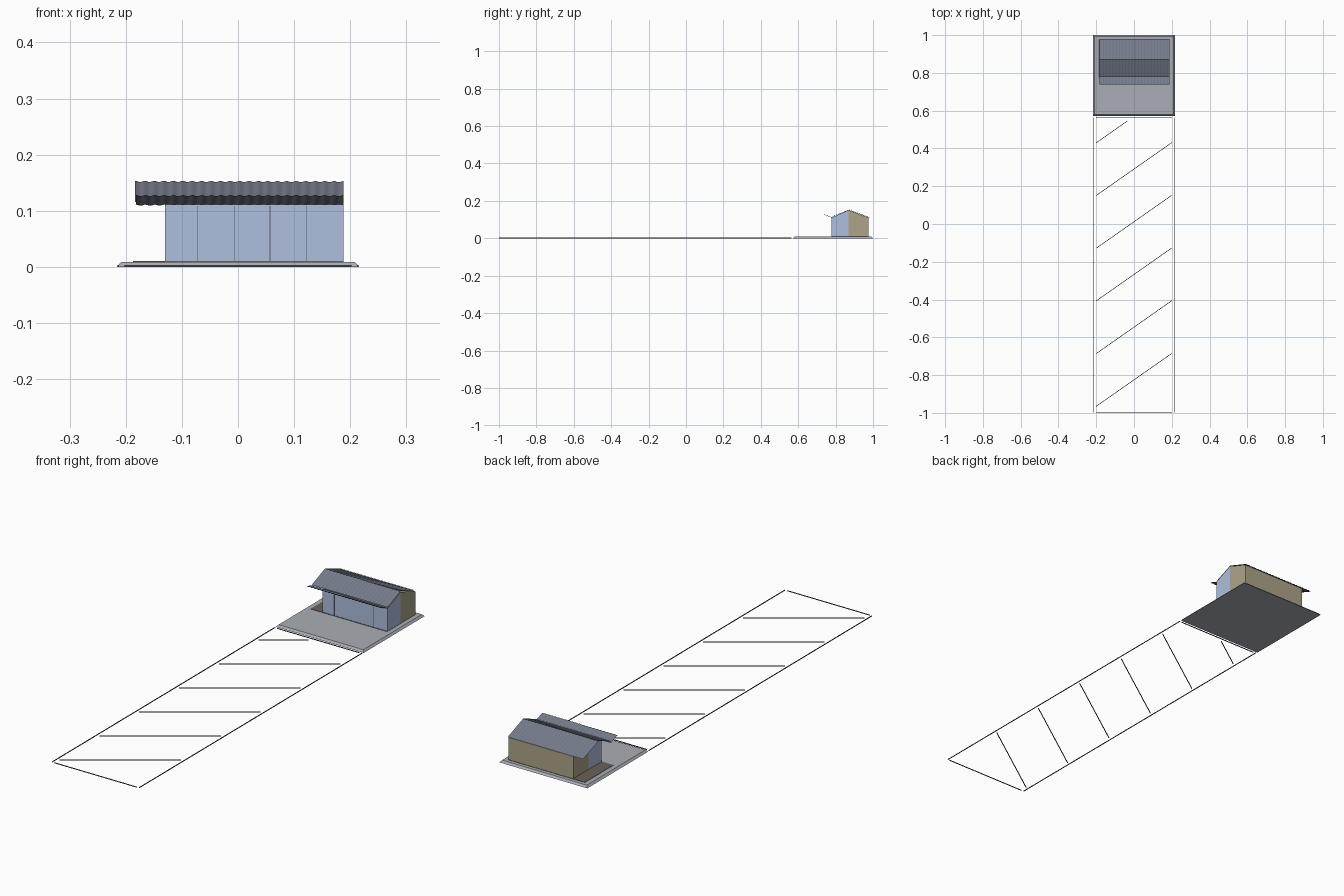
import bpy, bmesh, math
from mathutils import Matrix

if "Cube" in bpy.data.objects:
    bpy.data.objects.remove(bpy.data.objects["Cube"])


def material(name, rgb):
    m = bpy.data.materials.new(name)
    m.diffuse_color = (*rgb, 1)
    m.use_nodes = True
    m.node_tree.nodes["Principled BSDF"].inputs["Base Color"].default_value = m.diffuse_color
    return m


ROOF = material("roof_metal", (0.18, 0.20, 0.26))
GLASS = material("pale_glass", (0.43, 0.52, 0.74))
TAN = material("tan_wall", (0.42, 0.37, 0.25))
STONE = material("concrete", (0.40, 0.42, 0.46))
BROWN = material("brown_floor", (0.14, 0.12, 0.10))
DARK = material("dark_line", (0.10, 0.10, 0.11))


def mesh_object(name, bm, mat):
    me = bpy.data.meshes.new(name)
    bm.to_mesh(me)
    bm.free()
    me.materials.append(mat)
    ob = bpy.data.objects.new(name, me)
    bpy.context.collection.objects.link(ob)
    return ob


def from_faces(name, faces, mat):
    bm = bmesh.new()
    for f in faces:
        bm.faces.new([bm.verts.new(p) for p in f])
    bmesh.ops.remove_doubles(bm, verts=bm.verts, dist=1e-5)
    return mesh_object(name, bm, mat)


def box(name, x0, x1, y0, y1, z0, z1, mat, inset=0):
    bm = bmesh.new()
    bmesh.ops.create_cube(bm, size=1)
    for v in bm.verts:
        top = v.co.z > 0
        i = inset if top else 0
        v.co = (x1 - i if v.co.x > 0 else x0 + i,
                y1 - i if v.co.y > 0 else y0 + i, z1 if top else z0)
    return mesh_object(name, bm, mat)


def line(name, a, b, width=0.003, height=0.003):
    # thin ground marking between two plan points
    dx, dy = b[0] - a[0], b[1] - a[1]
    bm = bmesh.new()
    bmesh.ops.create_cube(bm, size=1)
    bm.transform(Matrix.Translation(((a[0] + b[0]) / 2, (a[1] + b[1]) / 2, height / 2))
                 @ Matrix.Rotation(math.atan2(dy, dx), 4, 'Z')
                 @ Matrix.Diagonal((math.hypot(dx, dy), width, height, 1)))
    return mesh_object(name, bm, DARK)


def corrugated(name, x0, x1, p, q, waves=22, amp=0.001, seg=8):
    # wavy sheet between two (y, z) profile points
    bm = bmesh.new()
    n, prev = waves * seg, None
    for i in range(n + 1):
        x = x0 + (x1 - x0) * i / n
        dz = amp * math.cos(2 * math.pi * i / seg)
        cur = [bm.verts.new((x, y, z + dz)) for y, z in (p, q)]
        if prev:
            bm.faces.new((prev[0], cur[0], cur[1], prev[1]))
        prev = cur
    bmesh.ops.recalc_face_normals(bm, faces=bm.faces)
    if sum(f.normal.z for f in bm.faces) < 0:
        bmesh.ops.reverse_faces(bm, faces=bm.faces)
    for f in bm.faces:
        f.smooth = True
    return mesh_object(name, bm, ROOF)


# base slab with sloping rim, and floor
box("base_slab", -0.216, 0.216, 0.573, 1.0, 0, 0.009, STONE, inset=0.008)
box("house_floor", -0.187, 0.188, 0.776, 0.976, 0.009, 0.0105, BROWN)

# walls: glass front half, tan back half
XL, XR, YF, YM, YB = -0.13, 0.188, 0.778, 0.87, 0.975
Z0, ZE, ZR = 0.0105, 0.111, 0.150
panels = [XL, -0.073, -0.007, 0.057, 0.122, XR]


def gable(x, y):
    f = [(x, y, Z0), (x, YM, Z0), (x, YM, ZR), (x, y, ZE)]
    return f if (x > 0) == (y < YM) else f[::-1]


from_faces("glass_walls", [[(a, YF, Z0), (b, YF, Z0), (b, YF, ZE), (a, YF, ZE)]
                           for a, b in zip(panels, panels[1:])]
           + [gable(XL, YF), gable(XR, YF)], GLASS)
from_faces("solid_walls", [[(XR, YB, Z0), (XL, YB, Z0), (XL, YB, ZE), (XR, YB, ZE)],
                           gable(XL, YB), gable(XR, YB)], TAN)

# thin joints between the glass panels
for i, x in enumerate(panels[1:-1]):
    box(f"glass_joint_{i}", x - 0.0005, x + 0.0005, YF - 0.0006, YF, Z0, 0.109, DARK)

# corrugated roof: two slopes and an upturned canopy
corrugated("roof_back", -0.182, 0.188, (0.872, 0.152), (0.98, 0.112))
corrugated("roof_front", -0.184, 0.188, (0.872, 0.152), (0.78, 0.115))
corrugated("roof_canopy", -0.182, 0.188, (0.785, 0.110), (0.738, 0.127))

# outline of the yard
for s, side in ((-1, "left"), (1, "right")):
    line(f"yard_edge_{side}", (s * 0.2135, -0.998), (s * 0.2135, 0.565))
line("yard_edge_front", (-0.202, -0.9985), (0.202, -0.9985))
line("yard_edge_back", (-0.202, 0.562), (0.202, 0.562))

# diagonal stripes, the last one cut short
for i in range(6):
    y = -0.965 + i * 0.279
    w = 0.4 if i < 5 else 0.165
    line(f"yard_stripe_{i}", (-0.2, y), (-0.2 + w, y + 0.7 * w))
